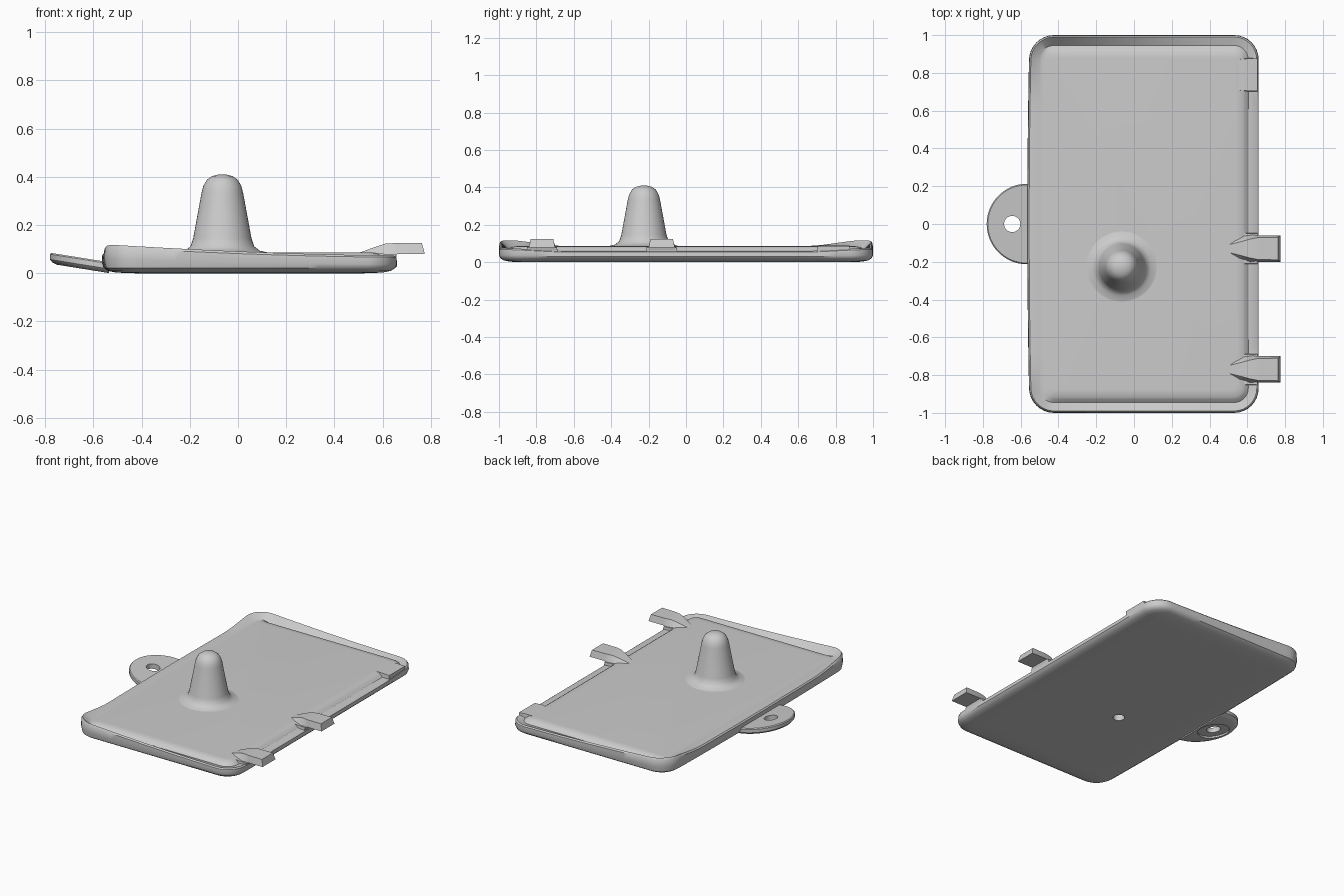
import bpy, bmesh, math
from mathutils import Vector

cube = bpy.data.objects.get("Cube")
if cube:
    bpy.data.objects.remove(cube)

grey = bpy.data.materials.new("light grey plastic")
grey.use_nodes = True
grey.diffuse_color = (0.6, 0.6, 0.6, 1)
grey.node_tree.nodes["Principled BSDF"].inputs["Base Color"].default_value = (0.6, 0.6, 0.6, 1)


def loft(name, loops, angle=35):
    """Bridge equal-length point loops and cap both ends."""
    bm = bmesh.new()
    rings = [[bm.verts.new(p) for p in loop] for loop in loops]
    n = len(rings[0])
    for a, b in zip(rings, rings[1:]):
        for i in range(n):
            j = (i + 1) % n
            bm.faces.new((a[i], a[j], b[j], b[i]))
    bm.faces.new(rings[0][::-1])
    bm.faces.new(rings[-1])
    bmesh.ops.recalc_face_normals(bm, faces=bm.faces)
    mesh = bpy.data.meshes.new(name)
    bm.to_mesh(mesh)
    bm.free()
    mesh.materials.append(grey)
    obj = bpy.data.objects.new(name, mesh)
    bpy.context.collection.objects.link(obj)
    obj["angle"] = angle
    return obj


def circle(r, z, cx=0, cy=0, n=40):
    return [(cx + r * math.cos(t * math.tau / n), cy + r * math.sin(t * math.tau / n), z)
            for t in range(n)]


def activate(obj):
    bpy.ops.object.select_all(action='DESELECT')
    obj.select_set(True)
    bpy.context.view_layer.objects.active = obj


def cut(obj, cutter):
    mod = obj.modifiers.new("cut", 'BOOLEAN')
    mod.operation = 'DIFFERENCE'
    mod.solver = 'EXACT'
    mod.object = cutter
    activate(obj)
    bpy.ops.object.modifier_apply(modifier=mod.name)


def smooth(a, b, v):
    t = min(1, max(0, (v - a) / (b - a)))
    return t * t * (3 - 2 * t)


# Plate outline: rounded rectangle with a slightly bowed left side
X0, X1, Y1, RADIUS = -0.553, 0.66, 1.0, 0.13


def outline(inset):
    r = max(RADIUS - inset, 0.025)
    x0, x1, y1 = X0 + inset + r, X1 - inset - r, Y1 - inset - r
    pts = []
    centres = [(x1, y1), (x0, y1), (x0, -y1), (x1, -y1)]
    for k, (cx, cy) in enumerate(centres):
        for s in range(9):
            a = (k + s / 8) * math.pi / 2
            pts.append(Vector((cx + r * math.cos(a), cy + r * math.sin(a))))
        nxt = Vector(centres[(k + 1) % 4])
        a = (k + 1) * math.pi / 2
        end = nxt + Vector((math.cos(a), math.sin(a))) * r
        start = pts[-1].copy()
        pts += [start.lerp(end, s / 24) for s in range(1, 24)]
    for p in pts:
        p.x -= 0.012 * (1 - p.y * p.y) * smooth(0, 0.5, -p.x)
    return pts


# Rim rises at the ends, most of all towards the left corners
def rim(x, y):
    middle = 0.06 + 0.025 * smooth(-0.6, 0.6, -x)
    end = 0.075 + 0.045 * max(0, (0.6 - x) / 1.15) ** 1.6
    return middle + (end - middle) * smooth(0.62, 0.98, abs(y))


def groove(x, y):
    return 0.063 + 0.024 * smooth(0.4, 0.5, -x)


def level(z):
    return lambda x, y: z


layers = [
    (0.14, level(0)),
    (0.06, level(0.003)),
    (0.025, level(0.01)),
    (0.007, level(0.022)),
    (0.0, lambda x, y: 0.5 * rim(x, y)),
    (0.002, lambda x, y: 0.9 * rim(x, y)),
    (0.01, rim),
    (0.055, groove),
    (0.07, lambda x, y: groove(x, y) * 0.4 + 0.05),
    (0.085, level(0.085)),
    (0.12, level(0.087)),
]
plate = loft("plate", [[(p.x, p.y, f(p.x, p.y)) for p in outline(d)] for d, f in layers])

# Knob with flared foot and domed tip
KX, KY = -0.065, -0.225
profile = [(0.12, 0.05), (0.19, 0.086), (0.155, 0.094), (0.132, 0.112), (0.121, 0.145),
           (0.086, 0.335), (0.079, 0.362), (0.064, 0.388), (0.043, 0.403), (0.015, 0.41)]
knob = loft("knob", [circle(r, z, KX, KY) for r, z in profile], 50)

# Blind bore through the underside into the knob
bore = loft("bore_cutter", [circle(0.036, z, KX, KY, 24) for z in (-0.1, 0.3)])
cut(plate, bore)
cut(knob, bore)

# Tilted round tab with hole and underside recess
TILT = 0.16


def tab_loop(inset, z):
    r = 0.213 - inset
    pts = [(-0.535, r)]
    for s in range(33):
        a = math.pi / 2 + math.pi * s / 32
        pts.append((-0.567 + r * math.cos(a), r * math.sin(a)))
    pts.append((-0.535, -r))
    return [(x, y, z - TILT * (x + 0.56)) for x, y in pts]


tab = loft("tab", [tab_loop(d, z) for d, z in
                   [(0.03, 0.005), (0.01, 0.011), (0, 0.022), (0, 0.044), (0.006, 0.05)]])
HX = -0.645
hole = loft("hole_cutter", [circle(0.043, z, HX, 0) for z in (-0.1, 0.2)])
recess = loft("recess_cutter", [circle(0.1, z) for z in (-0.1, 0.0)])
recess.location = (HX, 0, 0.03)
recess.rotation_euler.y = TILT
bpy.context.view_layer.update()
cut(tab, recess)
cut(tab, hole)
for cutter in (bore, hole, recess):
    bpy.data.objects.remove(cutter)


# Clips along the right edge: sections of (x, half width below, half width above, z low, z high)
def clip(name, y, sections):
    return loft(name, [[(x, y - w, lo), (x, y + w, lo), (x + dx, y + t, hi), (x + dx, y - t, hi)]
                       for x, w, t, lo, hi, dx in sections], 25)


for label, y in (("middle", -0.13), ("front", -0.77)):
    clip(label + "_hook", y, [
        (0.5, 0.05, 0.02, 0.06, 0.084, 0),
        (0.56, 0.075, 0.035, 0.06, 0.106, 0),
        (0.615, 0.08, 0.05, 0.06, 0.124, 0),
        (0.655, 0.072, 0.058, 0.062, 0.125, 0),
        (0.66, 0.07, 0.058, 0.08, 0.125, 0),
        (0.775, 0.07, 0.06, 0.08, 0.125, -0.012)])
    clip(label + "_hook_base", y, [
        (0.57, 0.085, 0.08, 0.04, 0.083, 0),
        (0.655, 0.085, 0.08, 0.04, 0.078, 0)])

# Flush stub near the back corner
clip("back_stub", 0.79, [
    (0.54, 0.085, 0.08, 0.05, 0.086, 0),
    (0.6, 0.09, 0.085, 0.05, 0.089, 0),
    (0.655, 0.09, 0.085, 0.05, 0.086, 0)])

# Shading
for obj in bpy.context.collection.objects:
    if obj.type == 'MESH' and "angle" in obj:
        activate(obj)
        bpy.ops.object.shade_smooth_by_angle(angle=math.radians(obj["angle"]))
